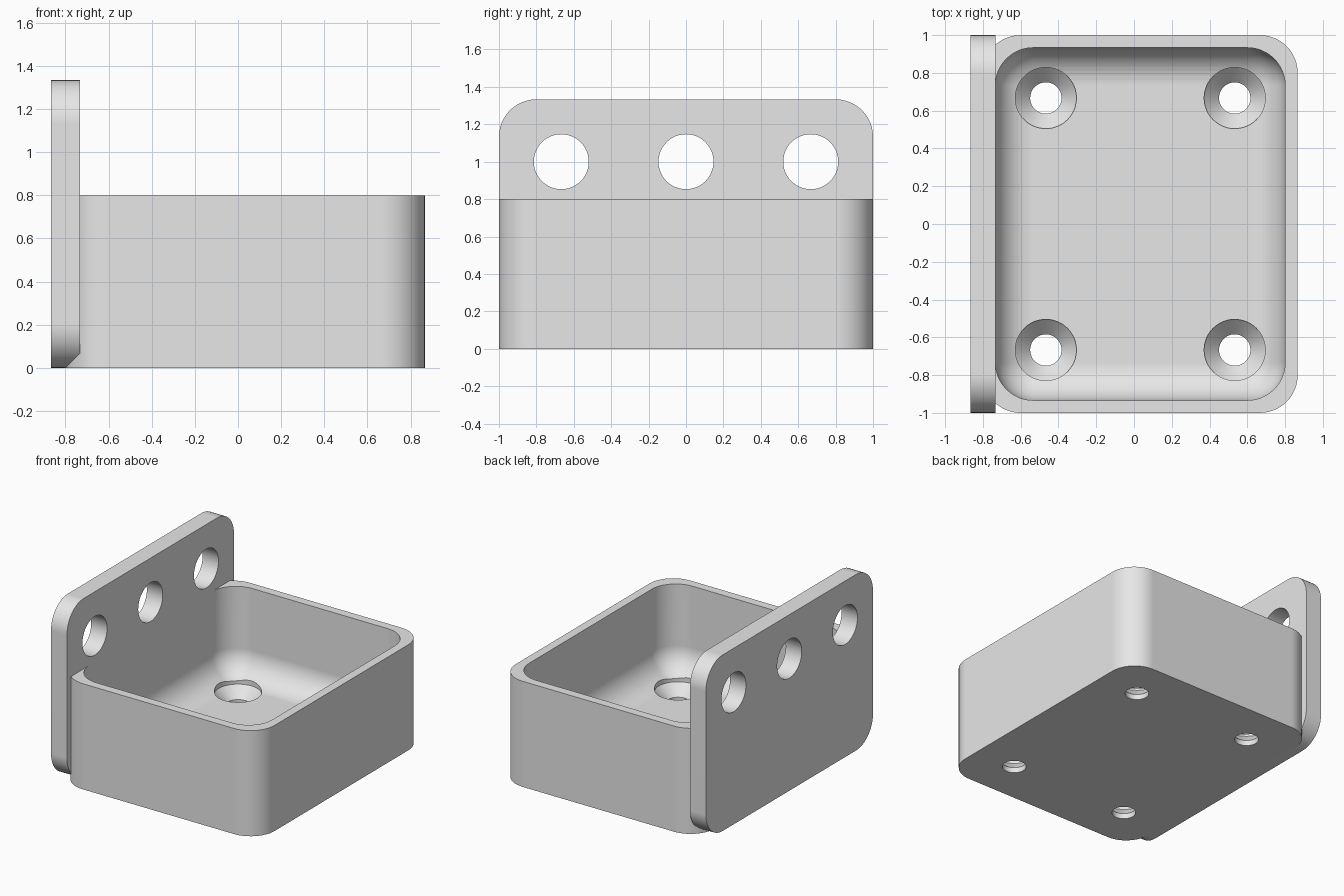
import bpy, bmesh, math
from mathutils import Matrix

if "Cube" in bpy.data.objects:
    bpy.data.objects.remove(bpy.data.objects["Cube"], do_unlink=True)

grey = bpy.data.materials.new("light_grey")
grey.use_nodes = True
GREY = (0.8, 0.8, 0.8, 1)
grey.diffuse_color = GREY
grey.node_tree.nodes["Principled BSDF"].inputs["Base Color"].default_value = GREY

R = 0.2          # shared corner radius
STEPS = 12       # segments per quarter turn


def ring(cx, cy, hx, hy, r, z):
    """Rounded rectangle outline; a circle when hx = hy = r."""
    pts = []
    for q, (sx, sy) in enumerate([(1, 1), (-1, 1), (-1, -1), (1, -1)]):
        for i in range(STEPS + 1):
            a = (q + i / STEPS) * math.pi / 2
            pts.append((cx + sx * (hx - r) + r * math.cos(a),
                        cy + sy * (hy - r) + r * math.sin(a), z))
    return pts


def loft(name, rings, matrix=Matrix()):
    """Closed solid skinned through a stack of outlines."""
    bm = bmesh.new()
    loops = [[bm.verts.new(p) for p in pts] for pts in rings]
    n = len(loops[0])
    for low, high in zip(loops, loops[1:]):
        for i in range(n):
            j = (i + 1) % n
            bm.faces.new((low[i], low[j], high[j], high[i]))
    bm.faces.new(loops[0][::-1])
    bm.faces.new(loops[-1])
    bmesh.ops.remove_doubles(bm, verts=bm.verts, dist=0.00005)
    bm.transform(matrix)
    bmesh.ops.recalc_face_normals(bm, faces=bm.faces)
    mesh = bpy.data.meshes.new(name)
    bm.to_mesh(mesh)
    bm.free()
    mesh.materials.append(grey)
    ob = bpy.data.objects.new(name, mesh)
    bpy.context.collection.objects.link(ob)
    return ob


def activate(ob):
    bpy.ops.object.select_all(action='DESELECT')
    ob.select_set(True)
    bpy.context.view_layer.objects.active = ob


def cut(ob, cutter):
    cutter.hide_render = True
    mod = ob.modifiers.new("cut", 'BOOLEAN')
    mod.operation = 'DIFFERENCE'
    mod.solver = 'EXACT'
    mod.object = cutter
    activate(ob)
    bpy.ops.object.modifier_apply(modifier=mod.name)
    bpy.data.objects.remove(cutter, do_unlink=True)


def finish(ob):
    activate(ob)
    bpy.ops.object.shade_smooth_by_angle(angle=math.radians(30))
    mod = ob.modifiers.new("flat_normals", 'WEIGHTED_NORMAL')
    mod.keep_sharp = True


# Tray: rounded box hollowed by a cavity with a filleted floor
CX, HX, HY, WALL, FLOOR = 0.0333, 0.8333, 1.0, 0.0667, 0.1333
tray = loft("tray", [ring(CX, 0, HX, HY, R, z) for z in (0, 0.8)])
levels = []
for i in range(STEPS + 1):
    a = math.pi / 2 * (1 - i / STEPS)
    inset = R * (1 - math.cos(a))
    levels.append((inset, FLOOR + R * (1 - math.sin(a))))
levels.append((0, 1))
cut(tray, loft("cavity_cutter", [
    ring(CX, 0, HX - WALL - d + 0.0005, HY - WALL - d, R - d, z) for d, z in levels]))

# Countersunk screw holes in the floor
SCREW = [(0.083, -0.1), (0.083, 0.04), (0.162, 0.12), (0.162, 0.4)]
for x in (CX - 0.5, CX + 0.5):
    for y in (-0.667, 0.667):
        cut(tray, loft("screw_cutter", [ring(x, y, r, r, r, z) for r, z in SCREW]))
finish(tray)

# Upright mounting plate with three round holes
upright = Matrix.Rotation(-math.pi / 2, 4, 'Y')
plate = loft("mounting_plate",
             [ring(0.6667, 0, 0.6667, 1, R, d) for d in (0.7333, 0.8667)], upright)
for y in (-0.667, 0, 0.667):
    cut(plate, loft("hole_cutter",
                    [ring(1, y, 0.147, 0.147, 0.147, d) for d in (0.6, 1)], upright))
finish(plate)
